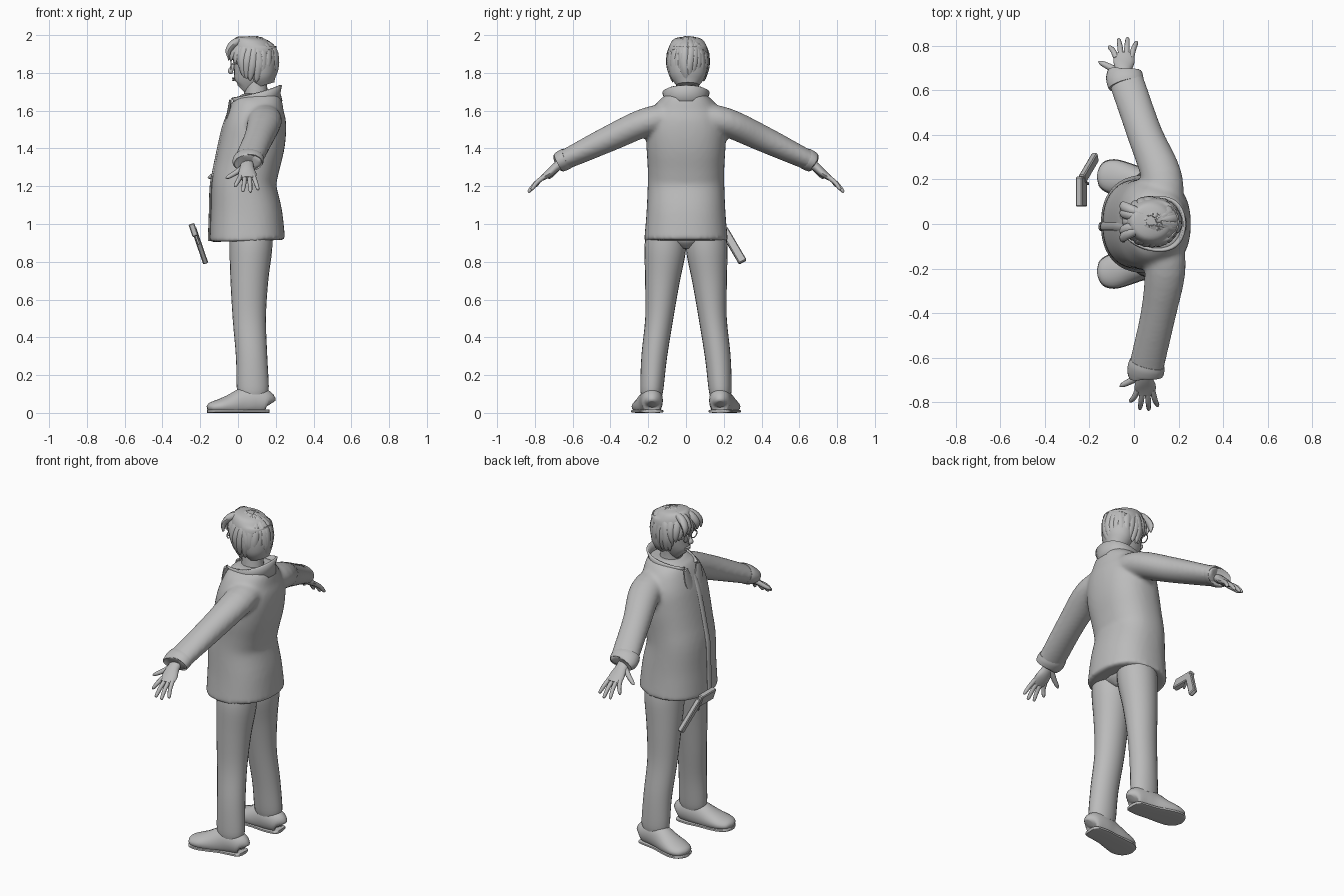
import bpy, bmesh, math, random
from mathutils import Vector, Matrix

random.seed(4)
if "Cube" in bpy.data.objects:
    bpy.data.objects.remove(bpy.data.objects["Cube"])

grey = bpy.data.materials.new("plain grey")
grey.use_nodes = True
grey.diffuse_color = (0.5, 0.5, 0.5, 1)
grey.node_tree.nodes["Principled BSDF"].inputs["Base Color"].default_value = (0.5, 0.5, 0.5, 1)

X, Y, Z = Vector((1, 0, 0)), Vector((0, 1, 0)), Vector((0, 0, 1))


def finish(bm, name, smooth=True):
    bmesh.ops.recalc_face_normals(bm, faces=bm.faces)
    mesh = bpy.data.meshes.new(name)
    bm.to_mesh(mesh)
    bm.free()
    mesh.materials.append(grey)
    ob = bpy.data.objects.new(name, mesh)
    bpy.context.collection.objects.link(ob)
    if smooth:
        bpy.ops.object.select_all(action='DESELECT')
        ob.select_set(True)
        bpy.context.view_layer.objects.active = ob
        bpy.ops.object.shade_smooth_by_angle(angle=math.radians(50))
    return ob


def spline(rows, steps):
    """Smooth interpolation through section tuples."""
    out = []
    for i in range(len(rows) - 1):
        p = [rows[max(i - 1, 0)], rows[i], rows[i + 1], rows[min(i + 2, len(rows) - 1)]]
        for s in range(steps):
            t = s / steps
            out.append([0.5 * (2 * b + (c - a) * t + (2 * a - 5 * b + 4 * c - d) * t * t
                               + (3 * b - a - 3 * c + d) * t ** 3) for a, b, c, d in zip(*p)])
    return out + [list(rows[-1])]


def tube(bm, rows, ref, sides=20, steps=4, power=2.0, floor=None):
    """Loft of rounded sections (x, y, z, radius u, radius v)."""
    rows = spline(rows, steps)
    pts = [Vector(r[:3]) for r in rows]
    rings = []
    for i, r in enumerate(rows):
        t = (pts[min(i + 1, len(pts) - 1)] - pts[max(i - 1, 0)]).normalized()
        u = ref.cross(t).normalized()
        v = t.cross(u)
        ring = []
        for k in range(sides):
            a = math.tau * k / sides
            c, s = math.cos(a), math.sin(a)
            e = 2 / power
            co = pts[i] + u * max(r[3], 0.001) * math.copysign(abs(c) ** e, c) \
                + v * max(r[4], 0.001) * math.copysign(abs(s) ** e, s)
            if floor is not None:
                co.z = max(co.z, floor)
            ring.append(bm.verts.new(co))
        rings.append(ring)
    for a, b in zip(rings, rings[1:]):
        for k in range(sides):
            n = (k + 1) % sides
            bm.faces.new((a[k], a[n], b[n], b[k]))
    bm.faces.new(rings[0][::-1])
    bm.faces.new(rings[-1])


def part(name, rows, ref, **kw):
    bm = bmesh.new()
    tube(bm, rows, ref, **kw)
    return finish(bm, name)


# Jacket body and sleeves, fused into one cloth surface
body = [(.05, .91, .2, .222), (.045, 1.05, .19, .21), (.032, 1.2, .172, .203),
        (.048, 1.3, .17, .203), (.075, 1.42, .172, .21), (.092, 1.52, .165, .208),
        (.105, 1.6, .147, .18), (.118, 1.655, .12, .14), (.12, 1.69, .095, .1)]
jacket = bmesh.new()
tube(jacket, [(x, 0, z, rx, ry) for x, z, rx, ry in body], Y, sides=40, power=2.3)
sleeve_x = {1: (.13, .125, .05, -.02, -.045), -1: (.13, .14, .11, .065, .05)}
for side, xs in sleeve_x.items():
    path = [(.06, 1.57, .09, .075), (.21, 1.54, .092, .076), (.4, 1.455, .08, .07),
            (.6, 1.36, .079, .056), (.67, 1.328, .079, .05)]
    tube(jacket, [(x, side * y, z, ru, rv) for x, (y, z, ru, rv) in zip(xs, path)], Z)
ob = finish(jacket, "jacket")
m = ob.modifiers.new("fuse", 'REMESH')
m.mode, m.voxel_size, m.use_smooth_shade = 'VOXEL', 0.012, True
m = ob.modifiers.new("soften", 'SMOOTH')
m.factor, m.iterations = 0.5, 6

# Front placket and lapels
part("placket", [(x - rx - .002, -.012, z, .008, .02) for x, z, rx, ry in body[:7]], Y, sides=8)
for s in (1, -1):
    part("lapel", [(-.04, s * .06, 1.655, .007, .02), (-.055, s * .045, 1.57, .008, .035),
                   (-.083, s * .008, 1.46, .006, .008)], Y, sides=10)

# Standing collar, open at the front
bm = bmesh.new()
columns = []
for i in range(29):
    a = math.radians(30 + 300 * i / 28)
    c, s, k = math.cos(a), math.sin(a), (1 + math.cos(a)) / 2
    low = Vector((.12 - .11 * c, .115 * s, 1.65 - .05 * k))
    top = Vector((.115 - (.112 + .065 * k) * c, .12 * s, 1.735 - .075 * k))
    mid = low.lerp(top, .5) + Vector((.01 * c, -.01 * s, 0))
    columns.append([bm.verts.new(p) for p in (low, mid, top)])
for a, b in zip(columns, columns[1:]):
    for j in (0, 1):
        bm.faces.new((a[j], b[j], b[j + 1], a[j + 1]))
ob = finish(bm, "collar")
m = ob.modifiers.new("cloth", 'SOLIDIFY')
m.thickness, m.offset = .012, 0

# Cuffs and hands
for side, wx in ((1, -.045), (-1, .05)):
    def at(dx, y, z, ru, rv):
        return (wx + dx, side * y, z, ru, rv)
    part("cuff", [at(.01, .625, 1.35, .08, .054), at(.005, .645, 1.34, .083, .057),
                  at(0, .672, 1.326, .081, .053), at(0, .678, 1.323, .07, .045)], Z)
    part("palm", [at(0, .64, 1.335, .034, .026), at(-.003, .69, 1.3, .037, .024),
                  at(0, .73, 1.265, .048, .02), at(0, .765, 1.24, .042, .014)], Z, sides=14)
    for knuckle, tip, reach in ((-.034, -.064, .8), (-.012, -.023, .832),
                                (.011, .016, .836), (.032, .055, .82)):
        drop = 1.165 + (.84 - reach) * .8
        part("finger", [at(knuckle, .745, 1.255, .013, .013),
                        at((knuckle + tip) / 2, (.755 + reach) / 2, (1.262 + drop) / 2, .012, .012),
                        at(tip, reach - .006, drop + .006, .009, .009),
                        at(tip, reach, drop, .002, .002)], Z, sides=8)
    part("thumb", [at(-.02, .68, 1.3, .018, .018), at(-.065, .705, 1.27, .015, .014),
                   at(-.1, .722, 1.25, .011, .011), at(-.114, .73, 1.243, .003, .003)],
         Z, sides=8)

# Trousers and shoes
for s in (1, -1):
    leg = [(.08, .182, .095, .078, .056), (.078, .18, .14, .085, .062), (.072, .168, .3, .083, .068),
           (.06, .142, .5, .088, .074), (.06, .125, .7, .1, .092), (.068, .11, .87, .113, .11),
           (.07, .108, .97, .11, .1)]
    part("trouser_leg", [(x, s * y, z, a, b) for x, y, z, a, b in leg], Y, sides=24)
    shoe = [(.168, .18, .045, .02, .03), (.155, .18, .055, .05, .06), (.09, .182, .065, .06, .08),
            (.03, .19, .055, .062, .078), (-.04, .203, .04, .072, .058),
            (-.1, .214, .033, .075, .04), (-.145, .22, .028, .055, .027), (-.162, .222, .024, .018, .012)]
    part("shoe", [(x, s * y, z, a, b) for x, y, z, a, b in shoe], Z, floor=.004)
    part("sole", [(x - .001, s * y, .009, a + .003, .009) for x, y, z, a, b in shoe], Z, power=4)
part("trouser_seat", [(.07, 0, .87, .06, .03), (.07, 0, .91, .1, .12), (.07, 0, .96, .1, .16)], Y)

# Head, face and neck
part("neck", [(.1, .005, 1.6, .07, .07), (.095, .005, 1.7, .062, .06), (.09, .01, 1.78, .06, .06)], Y)
face = [(.02, 1.712, .03, .025), (.035, 1.73, .062, .046), (.055, 1.775, .08, .07),
        (.075, 1.84, .1, .086), (.085, 1.9, .105, .09), (.09, 1.96, .075, .07), (.09, 1.98, .03, .03)]
part("head", [(x, .01, z, a, b) for x, z, a, b in face], Y, sides=28, power=2.2)
part("nose", [(-.012, .01, 1.862, .008, .007), (-.032, .01, 1.825, .012, .011),
              (-.04, .01, 1.808, .014, .015), (-.028, .01, 1.798, .006, .01)], Y, sides=10)
for z in (1.772, 1.762):
    part("lip", [(-.014, -.016, z, .004, .002), (-.024, .01, z, .008, .005),
                 (-.014, .036, z, .004, .002)], Z, sides=8)

# Glasses
for s in (1, -1):
    ring = [(-.036, .01 + s * .037 + .027 * math.cos(a), 1.842 + .022 * math.sin(a), .003, .003)
            for a in (math.tau * i / 16 for i in range(17))]
    part("glasses_rim", ring, X, sides=6, steps=1)
    part("glasses_arm", [(-.036, .01 + s * .064, 1.848, .003, .003),
                         (.06, .01 + s * .094, 1.85, .003, .003)], Z, sides=6)
part("glasses_bridge", [(-.036, 0, 1.846, .003, .003), (-.036, .02, 1.846, .003, .003)], Z, sides=6)

# Hair mass with layered locks falling from the crown
hair = [(.14, 1.735, .055, .06), (.128, 1.78, .075, .092), (.118, 1.85, .09, .105),
        (.092, 1.89, .117, .108), (.082, 1.94, .117, .1), (.088, 1.975, .085, .075),
        (.09, 1.988, .03, .03)]
part("hair_mass", [(x, .01, z, a, b) for x, z, a, b in hair], Y, sides=28)
bm = bmesh.new()
count = 38
for i in range(count):
    a = math.tau * (i + random.uniform(-.3, .3)) / count
    back = (1 - math.cos(a)) / 2
    end = math.radians(88 + 68 * min(1, back * 2.2) + random.uniform(-8, 4))
    start = math.radians(random.uniform(8, 22))
    swell = random.uniform(.94, 1.0)
    rows = []
    for f, w in ((0, .008), (.3, .021), (.6, .021), (.85, .015), (1, .003)):
        phi = start + (end - start) * f
        r = math.sin(min(phi, math.radians(112))) * swell
        if phi > math.radians(112):
            r -= .2 * (phi - math.radians(112))
        twist = a + .12 * math.sin(3 * f + i)
        rows.append((.08 - .132 * r * math.cos(twist), .01 + .11 * r * math.sin(twist),
                     1.868 + .125 * math.cos(phi), w * .5, w))
    tube(bm, rows, Vector((math.sin(a), math.cos(a), 0)), sides=8, steps=3)
# Swept fringe on each side of the parting
for y0 in (-.065, -.035, .045, .075):
    tube(bm, [(.07, .015 + y0 * .3, 1.978, .012, .014), (-.01, y0 * .7 + .01, 1.962, .022, .024),
              (-.05, y0 + .005, 1.92, .016, .022), (-.048, y0 * 1.15, 1.872, .004, .006)],
         Y, sides=8)
finish(bm, "hair_locks")


# Hand-held device hanging at the front: flat barrel block and slanted grip
def block(name, centre, size, lean, bevel=.005):
    bm = bmesh.new()
    turn = Matrix.Rotation(math.radians(-19), 4, 'Y') @ Matrix.Rotation(math.radians(lean), 4, 'X')
    bmesh.ops.create_cube(bm, size=1, matrix=Matrix.Translation(centre) @ turn
                          @ Matrix.Diagonal((*size, 1)))
    bmesh.ops.bevel(bm, geom=bm.edges[:], offset=bevel, segments=1, affect='EDGES')
    finish(bm, name, smooth=False)


block("device_barrel", (-.236, .145, .968), (.032, .135, .07), 0)
block("device_grip", (-.203, .25, .885), (.028, .045, .21), 29)
block("device_trigger", (-.215, .185, .915), (.012, .012, .05), -10, .002)
